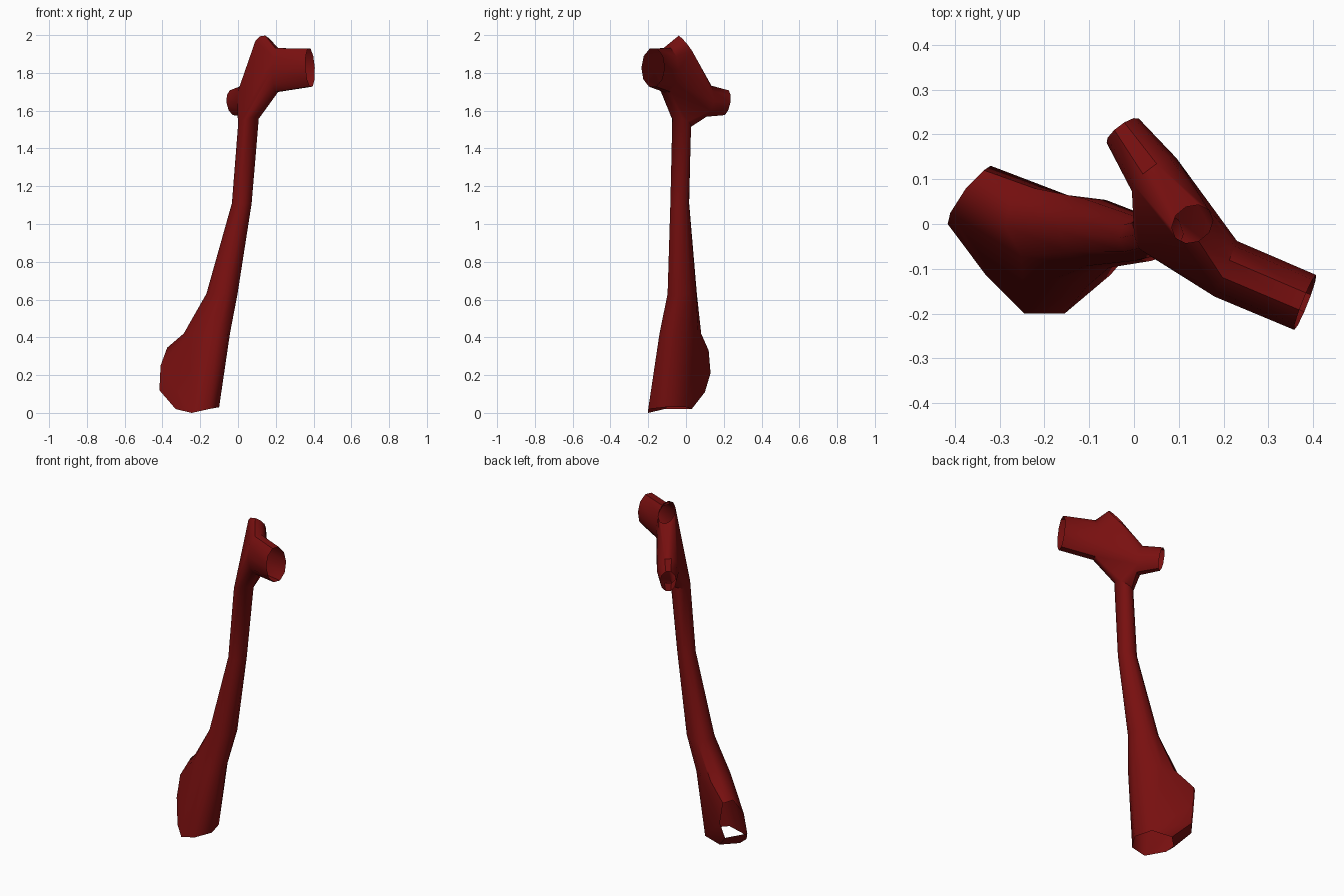
import bpy, bmesh, math
from mathutils import Vector

if "Cube" in bpy.data.objects:
    bpy.data.objects.remove(bpy.data.objects["Cube"])

SIDES = 10
bm = bmesh.new()


def ring(center, normal, side, r1, r2):
    """Elliptical loop of vertices; r1 lies along side, r2 across it."""
    n = Vector(normal).normalized()
    u = Vector(side)
    u = (u - n * u.dot(n)).normalized()
    w = n.cross(u)
    turns = [2 * math.pi * i / SIDES for i in range(SIDES)]
    return [bm.verts.new(Vector(center) + u * r1 * math.cos(a) + w * r2 * math.sin(a))
            for a in turns]


def tube(rings):
    """Open skin between successive loops."""
    for a, b in zip(rings, rings[1:]):
        for i in range(SIDES):
            j = (i + 1) % SIDES
            bm.faces.new((a[i], a[j], b[j], b[i]))


def joint(rings):
    """Convex skin around several loops, left open at each loop."""
    verts = [v for r in rings for v in r]
    old = set(bm.faces)
    bmesh.ops.convex_hull(bm, input=verts, use_existing_faces=False)
    loops = [set(r) for r in rings]
    caps = [f for f in bm.faces if f not in old
            and any(set(f.verts) <= loop for loop in loops)]
    bmesh.ops.delete(bm, geom=caps, context='FACES_ONLY')


# Joints first, so that the hulls see only their own loops
lean = (-0.8, 0.6, 0)
neck = ring((0.055, -0.023, 1.54), (-0.35, 0.4, 1), lean, 0.06, 0.054)
apex = ring((0.13, 0, 1.945), (-0.2, 0.75, 0.6), (1, 0, 0), 0.047, 0.068)
left_root = ring((0.205, -0.1, 1.815), (0.93, -0.37, 0), (0.37, 0.93, 0), 0.067, 0.122)
back_root = ring((0.045, 0.11, 1.65), (-0.6, 0.8, -0.2), (0.8, 0.6, 0), 0.062, 0.088)
joint([neck, apex, left_root, back_root])

# Flared foot with a downward opening and a side opening
flare = ring((-0.165, -0.03, 0.42), (0, 0, 1), lean, 0.14, 0.09)
bottom_rim = [bm.verts.new(p) for p in (
    (-0.245, -0.2, 0), (-0.155, -0.2, 0.02), (-0.10, -0.11, 0.03), (-0.13, 0, 0.03),
    (-0.25, 0.03, 0.02), (-0.33, -0.05, 0.02), (-0.33, -0.115, 0.02))]
side_rim = [bm.verts.new(p) for p in (
    (-0.375, 0.08, 0.345), (-0.335, 0.12, 0.33), (-0.32, 0.13, 0.21),
    (-0.335, 0.1, 0.11), (-0.416, 0, 0.12), (-0.41, 0.025, 0.25))]
joint([flare, bottom_rim, side_rim])

# Long trunk
tube([flare,
      ring((-0.085, -0.02, 0.63), (0, 0, 1), lean, 0.086, 0.076),
      ring((0.02, -0.033, 1.11), (0, 0, 1), lean, 0.053, 0.051),
      neck])

# Upper branches
tube([left_root,
      ring((0.382, -0.175, 1.828), (0.93, -0.37, 0.06), (0.37, 0.93, 0), 0.066, 0.106)])
tube([back_root,
      ring((-0.025, 0.208, 1.642), (-0.6, 0.8, -0.2), (0.8, 0.6, 0), 0.045, 0.07)])

bmesh.ops.recalc_face_normals(bm, faces=bm.faces[:])
mesh = bpy.data.meshes.new("branching_vessel")
bm.to_mesh(mesh)
bm.free()
vessel = bpy.data.objects.new("branching_vessel", mesh)
bpy.context.collection.objects.link(vessel)

# Dark red
red = bpy.data.materials.new("dark_red")
red.use_nodes = True
color = (0.19, 0.005, 0.005, 1)
red.diffuse_color = color
red.node_tree.nodes["Principled BSDF"].inputs["Base Color"].default_value = color
mesh.materials.append(red)

bpy.ops.object.select_all(action='DESELECT')
vessel.select_set(True)
bpy.context.view_layer.objects.active = vessel
bpy.ops.object.shade_smooth_by_angle(angle=math.radians(40))
